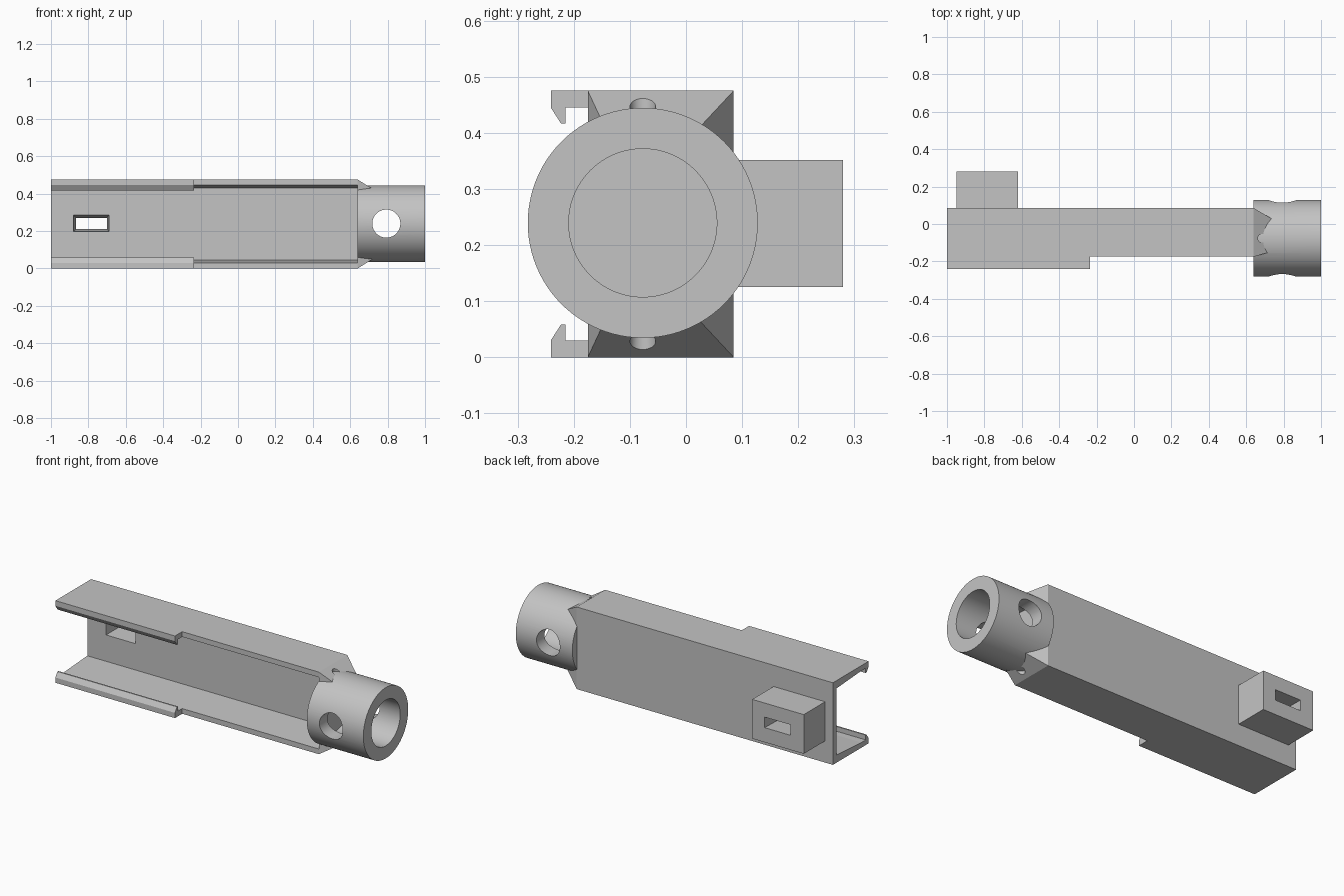
import bpy
import bmesh
from math import radians, pi
from mathutils import Matrix

cube = bpy.data.objects.get("Cube")
if cube:
    bpy.data.objects.remove(cube, do_unlink=True)

grey = bpy.data.materials.new("plain grey")
grey.use_nodes = True
grey.diffuse_color = (0.55, 0.55, 0.55, 1)
grey.node_tree.nodes["Principled BSDF"].inputs["Base Color"].default_value = grey.diffuse_color

HEIGHT = 0.475
MID = HEIGHT / 2
AXIS_Y = -0.077


def finish(name, bm):
    bmesh.ops.recalc_face_normals(bm, faces=bm.faces)
    mesh = bpy.data.meshes.new(name)
    bm.to_mesh(mesh)
    bm.free()
    mesh.materials.append(grey)
    obj = bpy.data.objects.new(name, mesh)
    bpy.context.collection.objects.link(obj)
    return obj


def loft(name, first, last):
    """Solid between two matching outlines of 3D points."""
    bm = bmesh.new()
    a = [bm.verts.new(p) for p in first]
    b = [bm.verts.new(p) for p in last]
    bm.faces.new(a)
    bm.faces.new(b)
    for i in range(len(a)):
        j = (i + 1) % len(a)
        bm.faces.new((a[i], a[j], b[j], b[i]))
    return finish(name, bm)


def prism(name, outline, x0, x1):
    return loft(name, [(x0, y, z) for y, z in outline], [(x1, y, z) for y, z in outline])


def rect_x(x, y0, y1, z0, z1):
    return [(x, y0, z0), (x, y1, z0), (x, y1, z1), (x, y0, z1)]


def rect_y(y, x0, x1, z0, z1):
    return [(x0, y, z0), (x1, y, z0), (x1, y, z1), (x0, y, z1)]


def cylinder(name, radius, length, centre, axis, sides=64):
    turn = {"X": Matrix.Rotation(pi / 2, 4, "Y"),
            "Y": Matrix.Rotation(pi / 2, 4, "X"), "Z": Matrix()}[axis]
    bm = bmesh.new()
    bmesh.ops.create_cone(bm, cap_ends=True, segments=sides, radius1=radius, radius2=radius,
                          depth=length, matrix=Matrix.Translation(centre) @ turn)
    return finish(name, bm)


def select(obj):
    bpy.ops.object.select_all(action="DESELECT")
    obj.select_set(True)
    bpy.context.view_layer.objects.active = obj


def combine(obj, other, operation):
    other.hide_render = True
    mod = obj.modifiers.new("combine", "BOOLEAN")
    mod.operation = operation
    mod.solver = "EXACT"
    mod.object = other
    select(obj)
    bpy.ops.object.modifier_apply(modifier=mod.name)
    bpy.data.objects.remove(other, do_unlink=True)


# Open channel with slightly drafted flanges
upper = [(0.085, HEIGHT), (-0.175, HEIGHT), (-0.175, 0.445), (0.05, 0.43)]
lower = [(y, HEIGHT - z) for y, z in reversed(upper)]
channel = prism("channel", upper + lower, -1, 0.64)

# Rear block with a tapered slot through block and wall
block = loft("rear_block", rect_y(0.07, -0.95, -0.62, 0.125, 0.352),
             rect_y(0.28, -0.95, -0.62, 0.125, 0.352))
combine(channel, block, "UNION")
slot = loft("slot_cutter", rect_y(0.04, -0.88, -0.69, 0.197, 0.285),
            rect_y(0.29, -0.865, -0.7, 0.21, 0.27))
combine(channel, slot, "DIFFERENCE")

# Hooked lips along the open edges
hook = [(-0.175, HEIGHT), (-0.241, HEIGHT), (-0.241, 0.445), (-0.223, 0.417),
        (-0.215, 0.417), (-0.215, 0.445), (-0.175, 0.445)]
prism("upper_hook_lip", hook, -1, -0.235)
prism("lower_hook_lip", [(y, HEIGHT - z) for y, z in hook], -1, -0.235)

# Tapered neck with small vertical pockets
socket = loft("socket", rect_x(0.64, -0.175, 0.085, 0, HEIGHT),
              rect_x(0.76, -0.14, 0.015, 0.075, HEIGHT - 0.075))
pocket = cylinder("pocket_cutter", 0.023, 1, (0.685, AXIS_Y, MID), "Z", 24)
combine(socket, pocket, "DIFFERENCE")

# Round socket with blind bore and cross hole
tube = cylinder("tube", 0.205, 0.362, (0.819, AXIS_Y, MID + 0.002), "X", 96)
combine(socket, tube, "UNION")
bore = cylinder("bore_cutter", 0.132, 0.4, (0.88, AXIS_Y, MID + 0.002), "X", 96)
combine(socket, bore, "DIFFERENCE")
cross = cylinder("cross_hole_cutter", 0.075, 1, (0.793, AXIS_Y, MID + 0.002), "Y")
combine(socket, cross, "DIFFERENCE")
select(socket)
bpy.ops.object.shade_smooth_by_angle(angle=radians(25))
